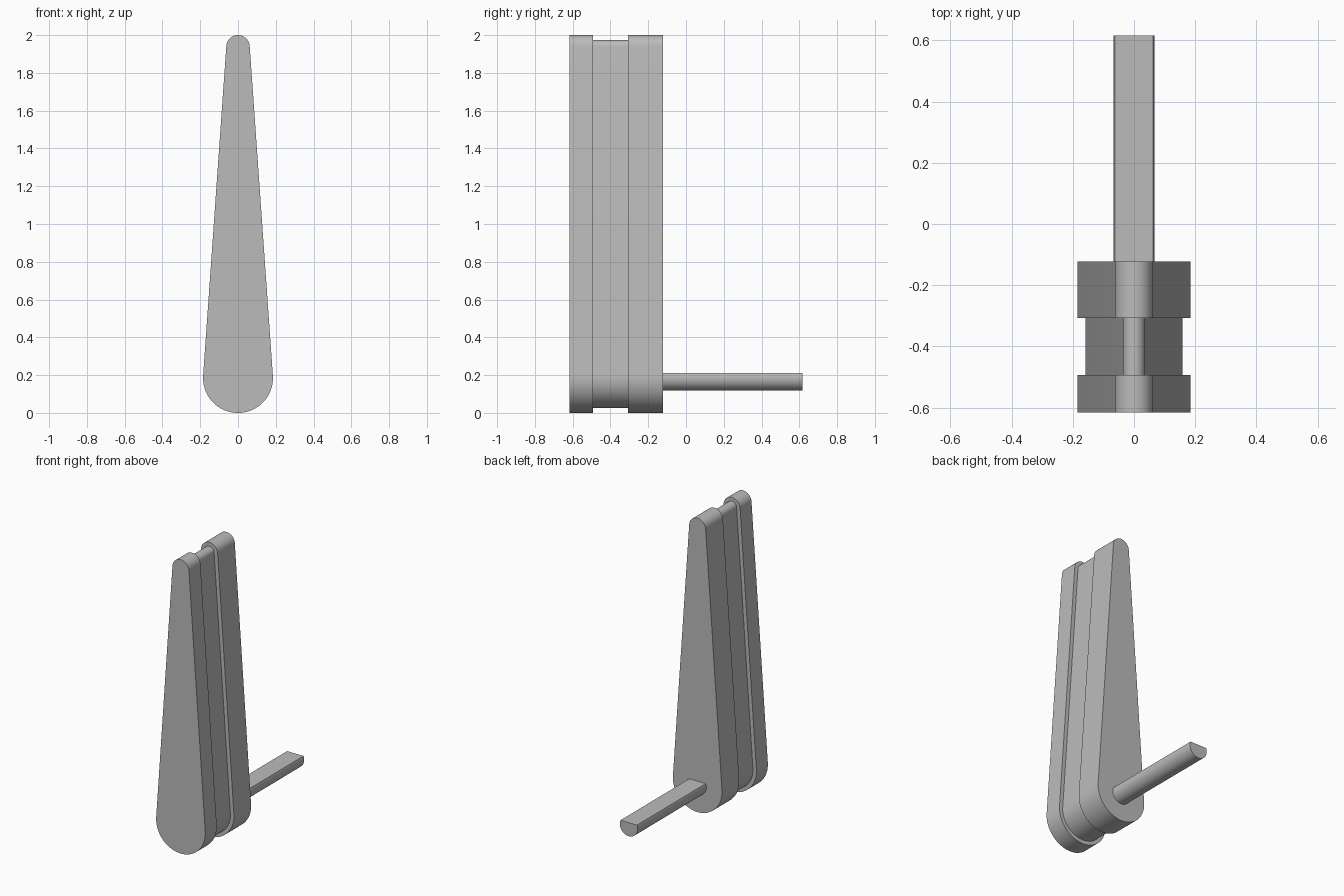
import bpy
import bmesh
from math import asin, sin, cos, pi, radians

cube = bpy.data.objects.get("Cube")
if cube:
    bpy.data.objects.remove(cube, do_unlink=True)

grey = bpy.data.materials.new("plain grey")
grey.use_nodes = True
grey.diffuse_color = (0.5, 0.5, 0.5, 1)
grey.node_tree.nodes["Principled BSDF"].inputs["Base Color"].default_value = (0.5, 0.5, 0.5, 1)

HUB_Z, HUB_R = 0.185, 0.185
TIP_Z, TIP_R = 1.938, 0.062


def arc(cz, r, start, end, steps):
    """Points (x, z) on an arc centred on x = 0."""
    angles = [start + (end - start) * i / steps for i in range(steps + 1)]
    return [(r * cos(a), cz + r * sin(a)) for a in angles]


def teardrop(inset):
    """Large and small circles joined by their tangents."""
    lean = asin((HUB_R - TIP_R) / (TIP_Z - HUB_Z))
    return (arc(TIP_Z, TIP_R - inset, lean, pi - lean, 32)
            + arc(HUB_Z, HUB_R - inset, pi - lean, 2 * pi + lean, 48))


def loft(name, sections):
    """Skin a capped solid through (y, profile) sections."""
    bm = bmesh.new()
    rings = [[bm.verts.new((x, y, z)) for x, z in profile] for y, profile in sections]
    for a, b in zip(rings, rings[1:]):
        for i in range(len(a)):
            j = (i + 1) % len(a)
            bm.faces.new((a[i], a[j], b[j], b[i]))
    bm.faces.new(rings[0])
    bm.faces.new(rings[-1])
    bmesh.ops.recalc_face_normals(bm, faces=bm.faces)
    mesh = bpy.data.meshes.new(name)
    bm.to_mesh(mesh)
    bm.free()
    mesh.materials.append(grey)
    obj = bpy.data.objects.new(name, mesh)
    bpy.context.collection.objects.link(obj)
    bpy.ops.object.select_all(action="DESELECT")
    obj.select_set(True)
    bpy.context.view_layer.objects.active = obj
    bpy.ops.object.shade_smooth_by_angle(angle=radians(30))
    return obj


# Tapered arm with a groove running around its edge
FRONT, GROOVE_FRONT, GROOVE_BACK, BACK = -0.616, -0.493, -0.308, -0.123
outer, inner = teardrop(0), teardrop(0.026)
loft("grooved_arm", [(FRONT, outer), (GROOVE_FRONT, outer), (GROOVE_FRONT, inner),
                     (GROOVE_BACK, inner), (GROOVE_BACK, outer), (BACK, outer)])

# Shaft with a flat on top
SHAFT_R, FLAT = 0.067, 0.025
flat_angle = asin(FLAT / SHAFT_R)
d_profile = arc(HUB_Z, SHAFT_R, pi - flat_angle, 2 * pi + flat_angle, 40)
loft("flatted_shaft", [(BACK, d_profile), (0.616, d_profile)])
